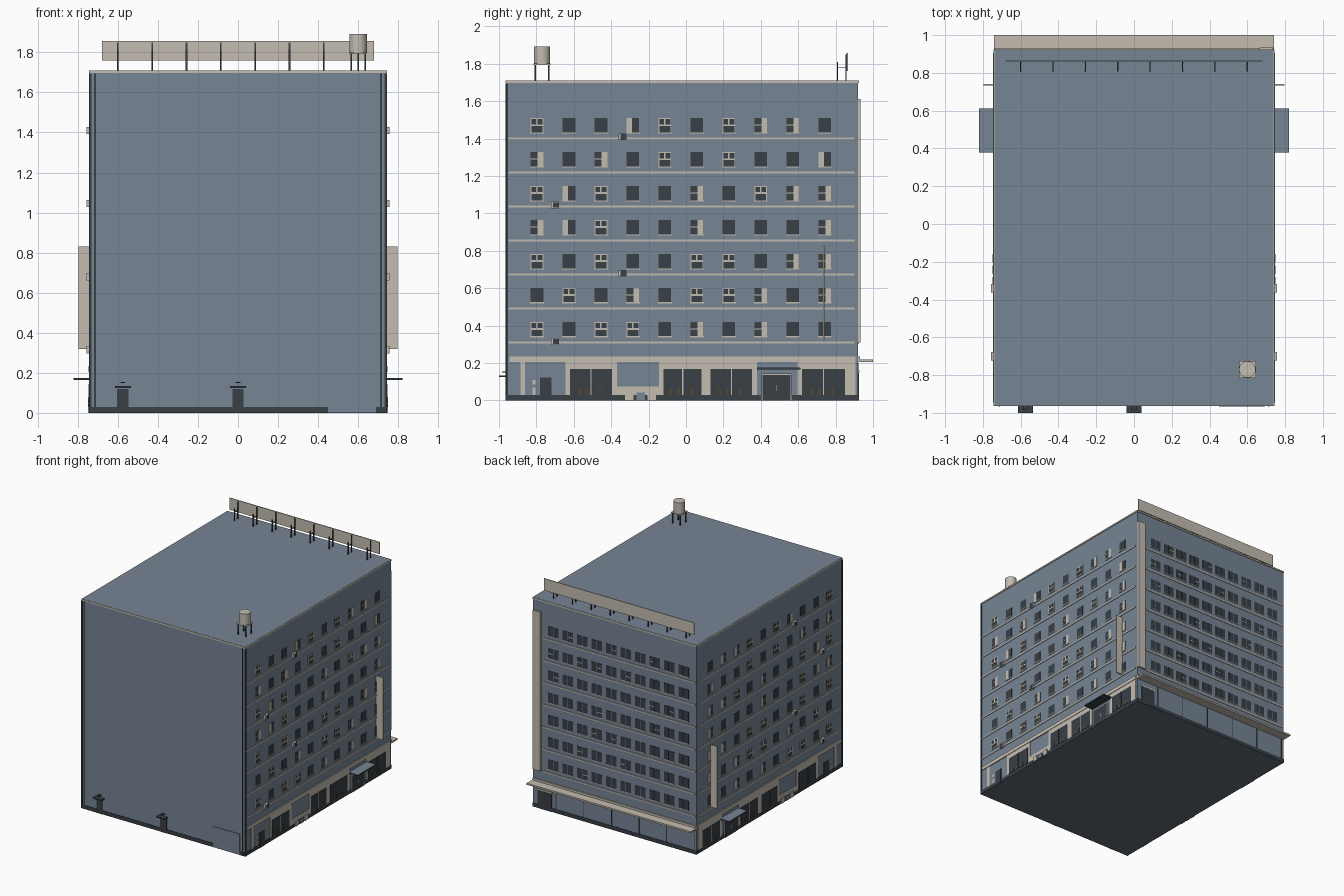
import bpy, bmesh, random
from mathutils import Matrix, Vector

random.seed(4)
cube = bpy.data.objects.get("Cube")
if cube:
    bpy.data.objects.remove(cube)


def material(name, rgb):
    m = bpy.data.materials.new(name)
    m.use_nodes = True
    m.diffuse_color = (*rgb, 1)
    m.node_tree.nodes["Principled BSDF"].inputs["Base Color"].default_value = (*rgb, 1)
    return m


BLUE = material("slate blue wall", (0.18, 0.232, 0.295))
CREAM = material("cream trim", (0.55, 0.505, 0.44))
DARK = material("charcoal", (0.04, 0.05, 0.06))
BROWN = material("brown wood", (0.09, 0.06, 0.035))
FLOOR = material("dim slate underside", (0.12, 0.15, 0.18))
W, FRONT, BACK, TOP = 0.738, -0.96, 0.92, 1.71


def box(bm, x0, x1, y0, y1, z0, z1):
    lo, hi = Vector((x0, y0, z0)), Vector((x1, y1, z1))
    m = Matrix.Translation((lo + hi) / 2) @ Matrix.Diagonal((*(hi - lo), 1))
    bmesh.ops.create_cube(bm, size=1, matrix=m)


def part(name, mat, boxes, mirror=False):
    """Join a list of boxes in one object, optionally mirrored in x."""
    bm = bmesh.new()
    for b in boxes:
        box(bm, *b)
    me = bpy.data.meshes.new(name)
    bm.to_mesh(me)
    bm.free()
    me.materials.append(mat)
    ob = bpy.data.objects.new(name, me)
    bpy.context.collection.objects.link(ob)
    if mirror:
        ob.modifiers.new("Mirror", "MIRROR").use_clip = False
    return ob


def on_side(y0, y1, z0, z1, t=0.004):
    return (W - 0.002, W + t, y0, y1, z0, z1)


def on_back(x0, x1, z0, z1, t=0.004):
    return (x0, x1, BACK - 0.002, BACK + t, z0, z1)


def on_front(x0, x1, z0, z1, t=0.004):
    return (x0, x1, FRONT - t, FRONT + 0.002, z0, z1)


# Main block, dark plinth with a paler underside, and cornice
part("main_block", BLUE, [(-W, W, FRONT, BACK, 0.02, TOP)])
plinth = part("plinth", DARK, [(-W - 0.004, W + 0.004, FRONT - 0.004, BACK + 0.004, 0, 0.03)])
plinth.data.materials.append(FLOOR)
for face in plinth.data.polygons:
    if face.normal.z < -0.5:
        face.material_index = 1
part("cornice", CREAM, [(-W - 0.005, W + 0.005, FRONT - 0.004, BACK + 0.005, 1.697, 1.709)])
part("corner_pipes", DARK, [on_front(0.71, 0.718, 0, 1.695, 0.005),
                            (0.732, 0.744, FRONT - 0.003, FRONT + 0.008, 0, 1.695)], True)
part("front_panel", BLUE, [on_front(0.45, 0.69, 0.001, 0.17, 0.006)])

# Front service doors, each with a small hood and lamp
for i, x in enumerate((-0.575, 0)):
    part(f"service_door_{i}", DARK, [on_front(x - 0.028, x + 0.028, 0, 0.12, 0.006),
                                     (x - 0.04, x + 0.04, -1, FRONT, 0.125, 0.134),
                                     (x - 0.012, x + 0.012, -0.985, FRONT, 0.148, 0.155)])

# Floor bands and windows; letters: D dark, C divided, L / R half blind
floors = [0.38 + 0.1817 * i for i in range(7)]
part("side_floor_bands", CREAM, [on_side(-0.95, 0.9, z - 0.075, z - 0.065, 0.005) for z in floors], True)
part("back_floor_bands", CREAM, [on_back(-0.73, 0.65, z - 0.075, z - 0.065, 0.005) for z in floors])
patterns = ["CDCCDRDRDD", "DCDRDCCRDR", "CDCDDCCDRR", "RLCDDRDDDR",
            "CLCDDRDCRR", "RDRDCDCDDL", "CDDLCDCRRD"]
glass, blinds, sills = [], [], []
for z, row in zip(floors, patterns):
    for i, kind in enumerate(row):
        y = -0.797 + 0.171 * i
        a, b, lo, hi = y - 0.034, y + 0.034, z - 0.037, z + 0.039
        glass.append(on_side(a, b, lo, hi, 0.002))
        sills.append(on_side(a - 0.003, b + 0.003, lo - 0.007, lo, 0.006))
        if kind == "C":
            blinds += [on_side(a, b, z - 0.004, z + 0.006), on_side(y - 0.004, y + 0.004, z, hi),
                       on_side(a, b, hi - 0.006, hi), on_side(a, a + 0.005, lo, hi),
                       on_side(b - 0.005, b, lo, hi)]
        elif kind == "L":
            blinds.append(on_side(a, y - 0.004, lo, hi))
        elif kind == "R":
            blinds += [on_side(y + 0.004, b, lo, hi), on_side(a, y + 0.004, z, z + 0.005)]
part("side_window_glass", DARK, glass, True)
part("side_window_blinds", CREAM, blinds, True)
part("side_window_sills", CREAM, sills, True)

# Back windows in pairs
glass, bars, sills = [], [], []
for z in floors:
    for i in range(10):
        x = 0.555 - 0.131 * i
        for c in (x - 0.025, x + 0.025):
            glass.append(on_back(c - 0.022, c + 0.022, z - 0.037, z + 0.039, 0.003))
            if random.random() < 0.1:
                bars.append(on_back(c - 0.022, c + 0.022, z - 0.003, z + 0.003, 0.004))
        sills.append(on_back(x - 0.048, x + 0.048, z - 0.042, z - 0.037, 0.005))
part("back_window_glass", DARK, glass)
part("back_window_bars", CREAM, bars)
part("back_window_sills", CREAM, sills)

# Ground floor shops on the sides
part("shop_fascia", CREAM, [on_side(-0.945, 0.905, 0.205, 0.235, 0.008)], True)
shops = [(-0.645, -0.37), (-0.145, 0.11), (0.105, 0.38), (0.595, 0.875)]
frames = [on_side(a, b, 0.03, 0.205) for a, b in shops]
frames += [on_side(-0.885, -0.86, 0.03, 0.205), on_side(0.87, 0.905, 0.03, 0.205),
           on_side(-0.37, -0.145, 0.03, 0.075),
           on_side(-0.82, -0.805, 0.03, 0.07), on_side(-0.82, -0.805, 0.085, 0.11)]
part("shop_frames", CREAM, frames, True)
panes, goods = [on_side(-0.78, -0.72, 0, 0.122, 0.006)], []
for a, b in shops:
    m = (a + b) / 2
    panes += [on_side(a + 0.026, m - 0.003, 0.03, 0.167, 0.006),
              on_side(m + 0.003, b - 0.026, 0.03, 0.167, 0.006)]
    goods += [on_side(m + d, m + d + 0.015, 0.03, 0.065, 0.008) for d in (-0.07, -0.03, 0.04)]
part("shop_panes", DARK, panes, True)
part("shop_goods", BROWN, goods, True)

# Side entrance with canopy, and street boxes
part("entrance_door", DARK, [on_side(0.41, 0.56, 0, 0.135, 0.008)], True)
part("entrance_surround", CREAM, [on_side(0.405, 0.41, 0, 0.143, 0.009), on_side(0.56, 0.565, 0, 0.143, 0.009),
                                  on_side(0.41, 0.56, 0.135, 0.143, 0.009),
                                  on_side(0.483, 0.487, 0.05, 0.08, 0.01)], True)
part("entrance_canopy", BLUE, [(W, 0.82, 0.38, 0.61, 0.172, 0.175)], True)
part("canopy_edge", DARK, [(W, 0.821, 0.379, 0.611, 0.165, 0.173)], True)
part("street_boxes", CREAM, [on_side(y, y + 0.045, 0.003, 0.048, 0.012) for y in (-0.325, -0.205)], True)
part("street_bin", BLUE, [on_side(-0.265, -0.22, 0.003, 0.042, 0.012)], True)

# Air conditioners and blade sign on each side
units = [(-0.34, 1.41), (-0.7, 1.045), (-0.34, 0.68), (-0.7, 0.315)]
part("air_conditioners", CREAM, [on_side(y - 0.022, y + 0.022, z - 0.018, z + 0.018, 0.018) for y, z in units], True)
part("conditioner_grilles", DARK, [(W + 0.01, W + 0.019, y - 0.01, y + 0.019, z - 0.014, z + 0.014)
                                   for y, z in units], True)
part("blade_sign", CREAM, [(W, 0.797, 0.732, 0.74, 0.32, 0.83)], True)

# Back wall: tall sign, marquee, door and shutters
part("tall_back_sign", CREAM, [on_back(0.665, 0.735, 0.31, 1.61, 0.014)])
part("back_marquee", CREAM, [(-0.742, 0.742, BACK, 1.0, 0.205, 0.218), on_back(-W, W, 0.205, 0.235, 0.01)])
part("back_door", DARK, [on_back(0.57, 0.695, 0, 0.15, 0.006)])
part("door_lintel", CREAM, [on_back(0.565, 0.7, 0.15, 0.16, 0.007)])
part("shutter_seams", DARK, [on_back(x - 0.003, x + 0.003, 0.03, 0.2, 0.003)
                             for x in (0.53, 0.28, 0.03, -0.22, -0.47, -0.72)])

# Rooftop billboard on posts
part("billboard", CREAM, [(-0.68, 0.68, 0.859, 0.866, 1.76, 1.857)])
posts = []
for i in range(8):
    x = -0.6 + 0.1714 * i
    posts += [(x - 0.004, x + 0.004, 0.808, 0.814, TOP, 1.81),
              (x - 0.004, x + 0.004, 0.852, 0.858, TOP, 1.85),
              (x - 0.003, x + 0.003, 0.81, 0.857, 1.777, 1.78)]
part("billboard_posts", DARK, posts)

# Water tank on legs
TX, TY = 0.6, -0.77
part("tank_platform", CREAM, [(TX - 0.045, TX + 0.045, TY - 0.045, TY + 0.045, 1.794, 1.8)])
part("tank_legs", DARK, [(TX + a - 0.004, TX + a + 0.004, TY + b - 0.004, TY + b + 0.004, TOP, 1.795)
                         for a in (-0.035, 0.035) for b in (-0.035, 0.035)])
bpy.ops.mesh.primitive_cylinder_add(vertices=20, radius=0.044, depth=0.092, location=(TX, TY, 1.845))
tank = bpy.context.object
tank.name = "water_tank"
tank.data.materials.append(CREAM)
bpy.ops.object.shade_smooth_by_angle()
